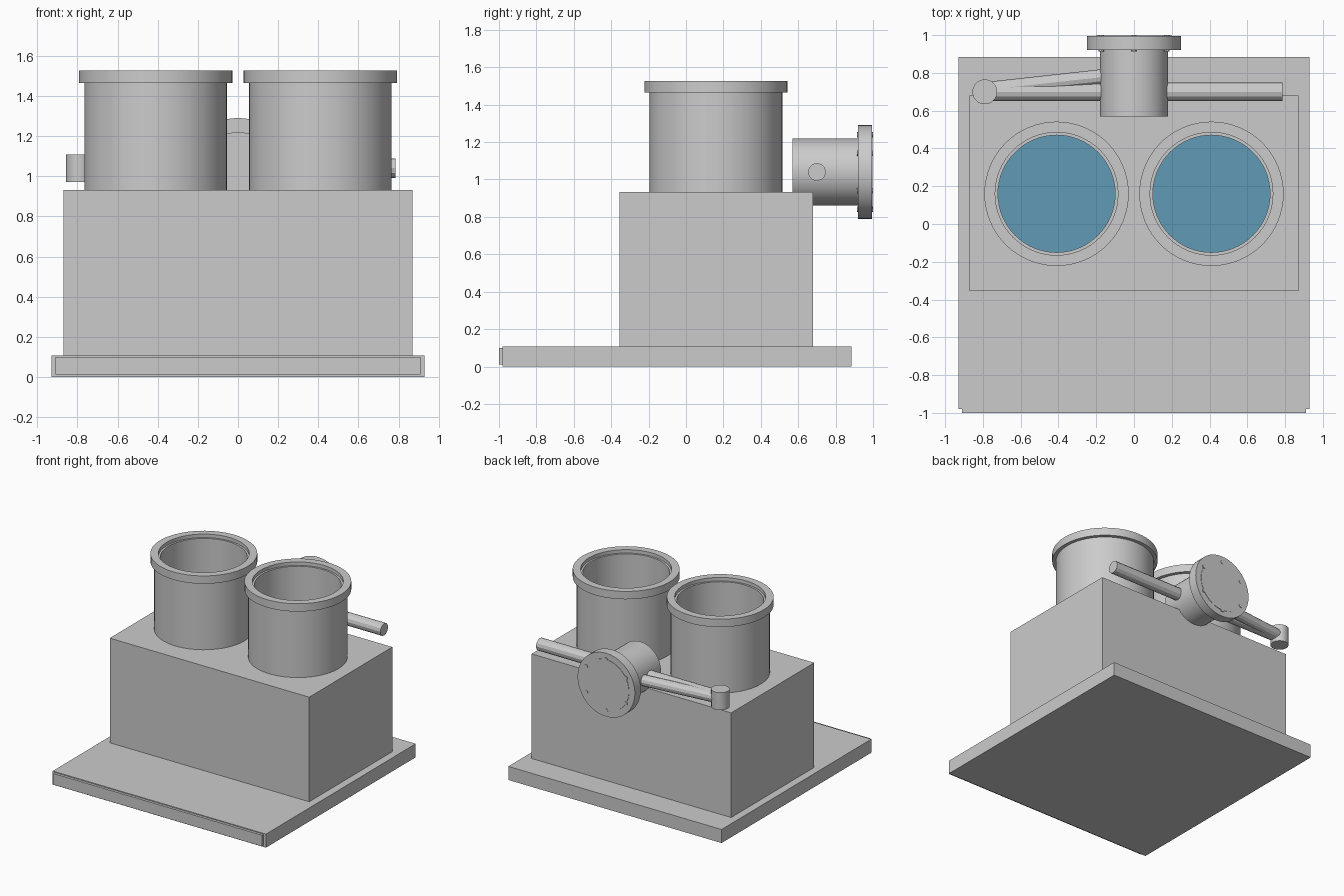
import bpy, bmesh, math
from mathutils import Vector, Matrix

old = bpy.data.objects.get("Cube")
if old:
    bpy.data.objects.remove(old, do_unlink=True)


def material(name, color):
    m = bpy.data.materials.new(name)
    m.use_nodes = True
    m.diffuse_color = color
    m.node_tree.nodes["Principled BSDF"].inputs["Base Color"].default_value = color
    return m


METAL = material("grey metal", (0.6, 0.6, 0.6, 1))
GLASS = material("blue glass", (0.12, 0.32, 0.47, 1))


def finish(name, bm, mat, smooth=False):
    bmesh.ops.recalc_face_normals(bm, faces=bm.faces)
    mesh = bpy.data.meshes.new(name)
    bm.to_mesh(mesh)
    bm.free()
    mesh.materials.append(mat)
    ob = bpy.data.objects.new(name, mesh)
    bpy.context.collection.objects.link(ob)
    if smooth:
        bpy.ops.object.select_all(action="DESELECT")
        ob.select_set(True)
        bpy.context.view_layer.objects.active = ob
        bpy.ops.object.shade_smooth_by_angle(angle=math.radians(30))
    return ob


def box(name, lo, hi):
    lo, hi = Vector(lo), Vector(hi)
    bm = bmesh.new()
    bmesh.ops.create_cube(bm, size=1)
    bmesh.ops.scale(bm, vec=hi - lo, verts=bm.verts)
    bmesh.ops.translate(bm, vec=(lo + hi) / 2, verts=bm.verts)
    return finish(name, bm, METAL)


def rod(name, a, b, radius, sides=12, smooth=False, mat=METAL):
    a, b = Vector(a), Vector(b)
    axis = b - a
    bm = bmesh.new()
    bmesh.ops.create_cone(bm, cap_ends=True, segments=sides, radius1=radius,
                          radius2=radius, depth=axis.length)
    turn = axis.to_track_quat("Z", "Y").to_matrix().to_4x4()
    bmesh.ops.transform(bm, matrix=Matrix.Translation((a + b) / 2) @ turn, verts=bm.verts)
    return finish(name, bm, mat, smooth)


def lathe(name, profile, x, y, sides=64):
    """Spin a closed (radius, height) profile about a vertical axis."""
    bm = bmesh.new()
    vs = [bm.verts.new((x + r, y, z)) for r, z in profile]
    edges = [bm.edges.new((v, vs[i - 1])) for i, v in enumerate(vs)]
    bmesh.ops.spin(bm, geom=vs + edges, cent=(x, y, 0), axis=(0, 0, 1),
                   angle=math.tau, steps=sides)
    bmesh.ops.remove_doubles(bm, verts=bm.verts, dist=0.0005)
    return finish(name, bm, METAL, True)


# Base, front strip and housing
box("base_plate", (-0.93, -0.98, 0), (0.93, 0.885, 0.107))
box("front_strip", (-0.91, -1, 0.012), (0.91, -0.98, 0.1))
box("housing", (-0.87, -0.355, 0.107), (0.87, 0.68, 0.932))

# Twin open barrels with rims, a small inner ledge and glass at the bottom
BARREL = [(0.355, 0.93), (0.355, 1.465), (0.382, 1.465), (0.382, 1.527),
          (0.325, 1.527), (0.325, 1.50), (0.31, 1.50), (0.31, 0.93)]
for side, x in (("right", -0.41), ("left", 0.41)):
    lathe(side + "_barrel", BARREL, x, 0.16)
    rod(side + "_glass", (x, 0.16, 0.934), (x, 0.16, 0.942), 0.311, 64, mat=GLASS)

# Rear pipe with bolted flange
ZC = 1.04
rod("rear_pipe", (0, 0.57, ZC), (0, 0.95, ZC), 0.18, 48, True)
rod("rear_flange", (0, 0.92, ZC), (0, 0.994, ZC), 0.25, 48, True)
rod("flange_cover", (0, 0.99, ZC), (0, 0.997, ZC), 0.2, 48, True)
for i in range(6):
    a = math.radians(90 + 60 * i)
    bx, bz = 0.2 * math.cos(a), ZC + 0.2 * math.sin(a)
    rod(f"flange_bolt_{i + 1}", (bx, 0.914, bz), (bx, 1, bz), 0.015, 10)

# Cross rod, slanted brace and end post
rod("cross_rod", (-0.78, 0.7, ZC), (0.785, 0.7, ZC), 0.048)
rod("brace_rod", (-0.78, 0.71, ZC), (-0.1, 0.785, ZC), 0.042)
rod("end_post", (-0.79, 0.7, 0.97), (-0.79, 0.7, 1.108), 0.066, 20, True)
